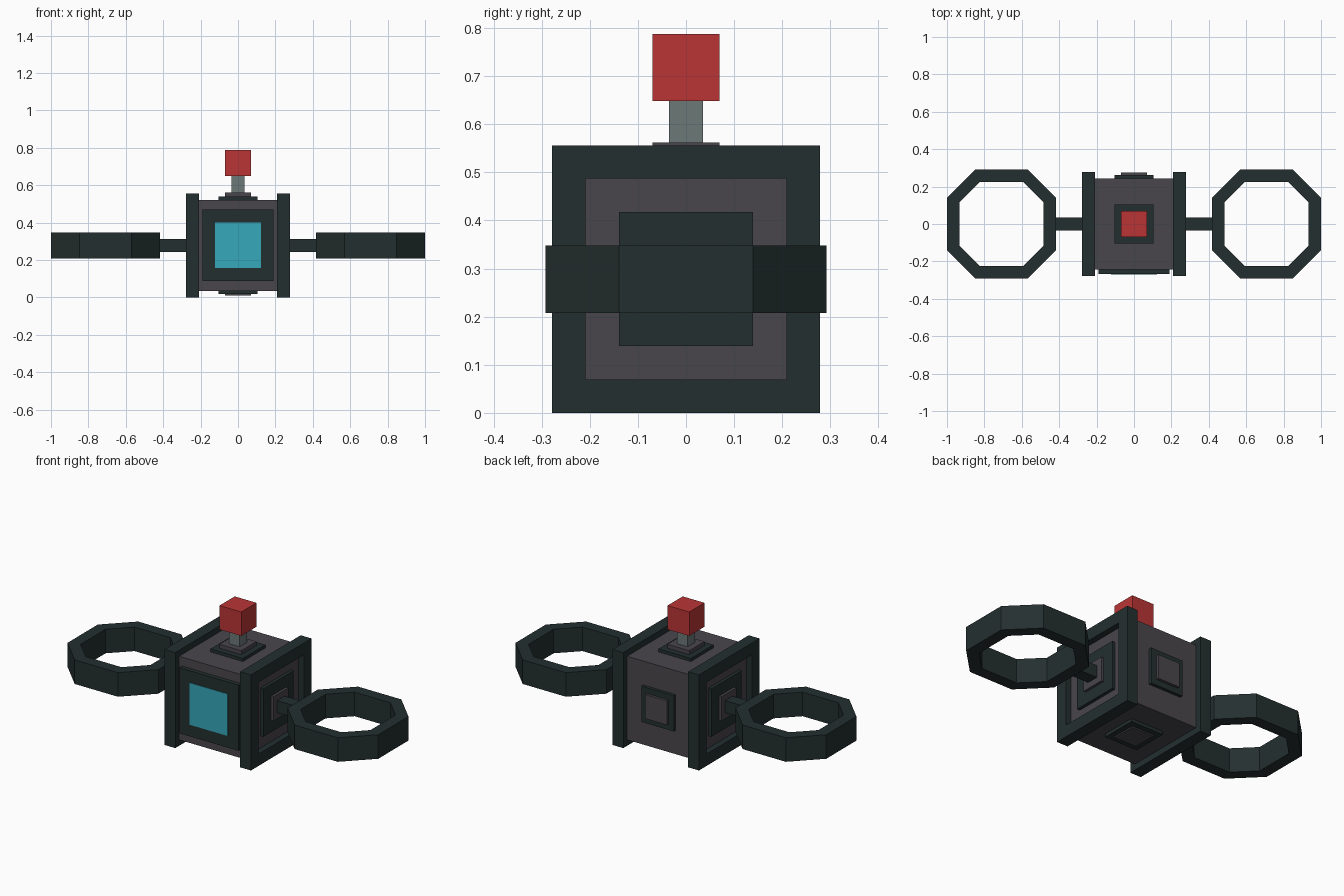
import bpy, bmesh
from mathutils import Vector

if "Cube" in bpy.data.objects:
    bpy.data.objects.remove(bpy.data.objects["Cube"])


def material(name, rgb):
    lin = [((c / 255 + 0.055) / 1.055) ** 2.4 for c in rgb]
    m = bpy.data.materials.new(name)
    m.diffuse_color = (*lin, 1)
    m.use_nodes = True
    m.node_tree.nodes["Principled BSDF"].inputs["Base Color"].default_value = m.diffuse_color
    return m


DARK = material("dark_green_grey", (36, 47, 47))
GREY = material("warm_grey", (73, 70, 75))
STEEL = material("light_steel", (108, 121, 119))
RED = material("red", (186, 53, 53))
CYAN = material("cyan", (54, 168, 186))
MID = 0.278  # height of the body centre


def finish(name, bm, mat):
    bmesh.ops.recalc_face_normals(bm, faces=bm.faces)
    mesh = bpy.data.meshes.new(name)
    bm.to_mesh(mesh)
    bm.free()
    mesh.materials.append(mat)
    ob = bpy.data.objects.new(name, mesh)
    bpy.context.collection.objects.link(ob)
    return ob


def box(name, lo, hi, mat):
    lo, hi = Vector(lo), Vector(hi)
    bm = bmesh.new()
    bmesh.ops.create_cube(bm, size=1)
    for v in bm.verts:
        v.co = Vector([(lo[i] + hi[i]) / 2 + v.co[i] * (hi[i] - lo[i]) for i in range(3)])
    return finish(name, bm, mat)


def pad(name, axis, sign, half, near, far, mat):
    """Square plate on one side of the body, from near to far out of its centre."""
    lo, hi = [-half] * 3, [half] * 3
    lo[axis], hi[axis] = sorted((sign * near, sign * far))
    lo[2] += MID
    hi[2] += MID
    return box(name, lo, hi, mat)


def loop_prism(name, outer, inner, place, d0, d1, mat):
    """Closed frame between two outlines, extruded from d0 to d1."""
    bm = bmesh.new()
    rings = [[bm.verts.new(place(a, b, d)) for a, b in outline]
             for outline, d in ((outer, d0), (outer, d1), (inner, d1), (inner, d0))]
    n = len(outer)
    for k in range(4):
        r, s = rings[k], rings[(k + 1) % 4]
        for i in range(n):
            j = (i + 1) % n
            bm.faces.new((r[i], r[j], s[j], s[i]))
    return finish(name, bm, mat)


def square(h):
    return [(-h, -h), (h, -h), (h, h), (-h, h)]


def octagon(a, b):
    return [(a, -b), (a, b), (b, a), (-b, a), (-a, b), (-a, -b), (-b, -a), (b, -a)]


# Body block
box("body", (-0.243, -0.243, MID - 0.243), (0.243, 0.243, MID + 0.243), GREY)

# Front panel and screen
pad("front_panel", 1, -1, 0.191, 0.24, 0.267, DARK)
pad("screen", 1, -1, 0.122, 0.265, 0.270, CYAN)

# Stepped plates on the back, top and bottom
for label, axis, sign in (("back", 1, 1), ("top", 2, 1), ("bottom", 2, -1)):
    far = 0.268 if sign < 0 else 0.284 if axis == 2 else 0.276
    pad(label + "_base_plate", axis, sign, 0.104, 0.24, 0.261, DARK)
    pad(label + "_inner_plate", axis, sign, 0.07, 0.255, far, GREY)

# Side frames, plates, arms and octagonal rings
for label, s in (("left", -1), ("right", 1)):
    loop_prism(label + "_side_frame", square(0.278), square(0.209),
               lambda a, b, d: (s * d, a, MID + b), 0.209, 0.278, DARK)
    pad(label + "_base_plate", 0, s, 0.139, 0.24, 0.261, DARK)
    pad(label + "_inner_plate", 0, s, 0.07, 0.255, 0.276, GREY)
    x0, x1 = sorted((s * 0.27, s * 0.45))
    box(label + "_arm", (x0, -0.035, MID - 0.035), (x1, 0.035, MID + 0.035), DARK)
    loop_prism(label + "_ring", octagon(0.292, 0.139), octagon(0.225, 0.115),
               lambda a, b, d: (s * 0.708 + a, b, d), MID - 0.07, MID + 0.07, DARK)

# Stem and knob on top
box("stem", (-0.035, -0.035, 0.55), (0.035, 0.035, 0.65), STEEL)
box("knob", (-0.07, -0.07, 0.648), (0.07, 0.07, 0.787), RED)
